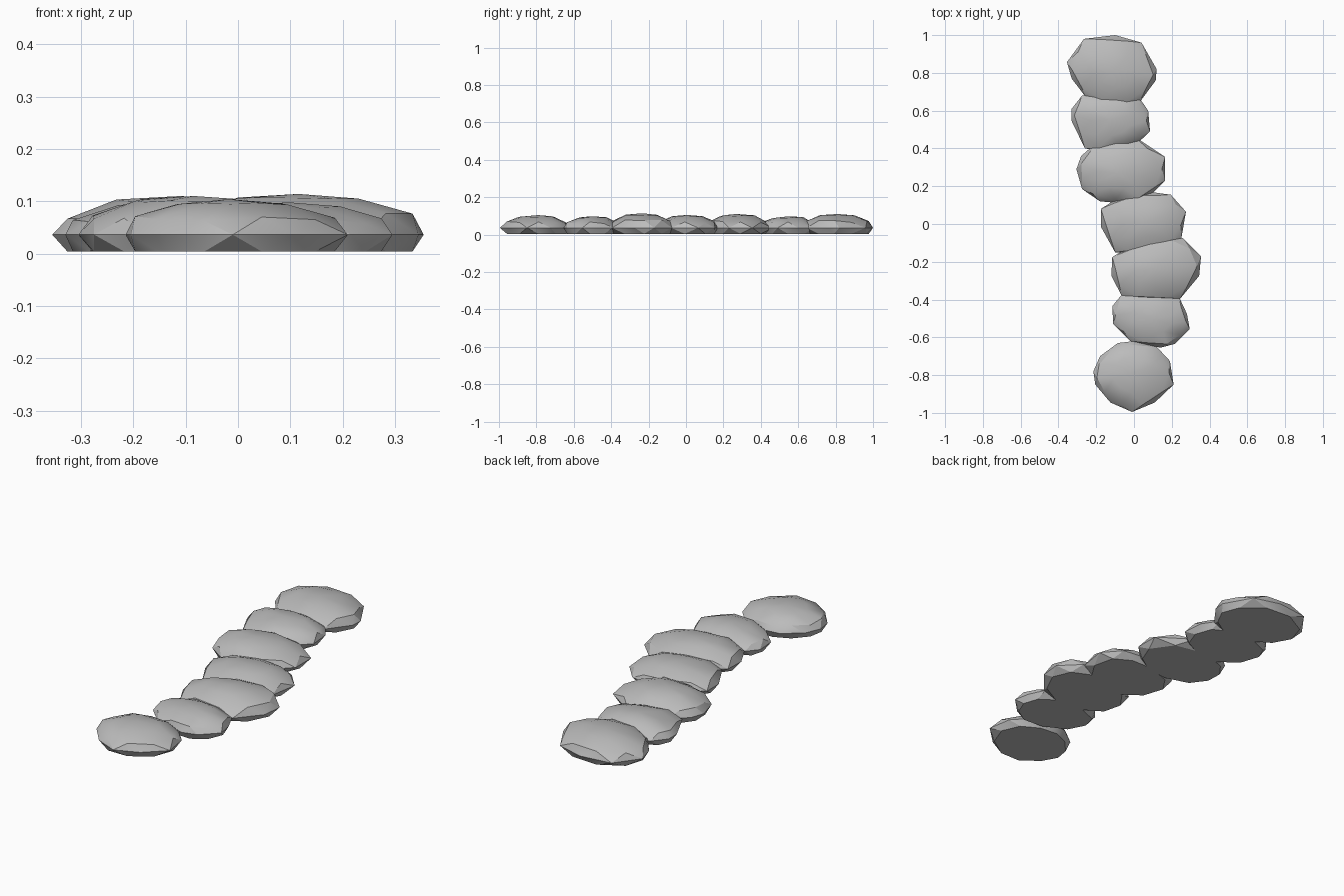
import bpy, bmesh, math, random
from mathutils import Vector

if "Cube" in bpy.data.objects:
    bpy.data.objects.remove(bpy.data.objects["Cube"])

random.seed(4)

stone_grey = bpy.data.materials.new("stone grey")
stone_grey.diffuse_color = (0.5, 0.5, 0.5, 1)
stone_grey.use_nodes = True
stone_grey.node_tree.nodes["Principled BSDF"].inputs["Base Color"].default_value = stone_grey.diffuse_color

# Each stone: crown height, then its widest outline seen from above
STONES = [
    (.110, [(-.355, .857), (-.265, .98), (-.10, 1.0), (.04, .96), (.12, .82),
            (.115, .76), (.03, .645), (-.10, .625), (-.25, .665), (-.33, .77)]),
    (.098, [(-.33, .61), (-.275, .68), (-.12, .705), (.02, .68), (.075, .60),
            (.085, .49), (.01, .42), (-.12, .38), (-.26, .40), (-.33, .545)]),
    (.110, [(-.305, .29), (-.28, .36), (-.20, .43), (0, .465), (.165, .355),
            (.165, .23), (.085, .15), (-.02, .105), (-.18, .12), (-.275, .185)]),
    (.105, [(-.175, .08), (-.06, .155), (.085, .17), (.195, .155), (.275, .065),
            (.25, -.08), (.15, -.135), (.02, -.155), (-.10, -.15), (-.175, -.015)]),
    (.114, [(-.12, -.275), (-.115, -.175), (0, -.105), (.15, -.075), (.26, -.075),
            (.355, -.17), (.345, -.275), (.245, -.395), (.1, -.41), (-.065, -.38)]),
    (.098, [(-.115, -.435), (-.07, -.38), (.1, -.35), (.24, -.39), (.28, -.475),
            (.295, -.555), (.215, -.635), (.14, -.655), (-.02, -.62), (-.11, -.53)]),
    (.104, [(-.215, -.78), (-.18, -.70), (-.085, -.63), (.0, -.62), (.12, -.65),
            (.19, -.725), (.21, -.85), (.11, -.945), (-.01, -.995), (-.125, -.945),
            (-.205, -.85)]),
]


def stone(name, top, outline):
    pts = [Vector(p) for p in reversed(outline)]      # counter-clockwise
    n = len(pts)
    mid = [(pts[i] + pts[(i + 1) % n]) / 2 for i in range(n)]
    c = sum(pts, Vector((0, 0))) / n
    bm = bmesh.new()

    def ring(src, scale, z, jitter=0):
        return [bm.verts.new((*(c + (p - c) * scale), z + random.uniform(-jitter, jitter)))
                for p in src]

    base = ring(mid, .93, .004)
    rim = ring(pts, 1, .036)
    shoulder = ring(mid, .93, top * .64, .006)
    upper = ring(pts, .50, top * .92, .003)
    crown = bm.verts.new((c.x, c.y, top))

    # Flat underside, zigzag facet bands, domed top
    bm.faces.new(base[::-1])
    for i in range(n):
        j = (i + 1) % n
        for m, p in ((base, rim), (shoulder, rim), (shoulder, upper)):
            bm.faces.new((m[i], p[i], p[j]))
            bm.faces.new((m[i], p[j], m[j]))
        bm.faces.new((upper[i], upper[j], crown))
    bmesh.ops.recalc_face_normals(bm, faces=bm.faces)
    me = bpy.data.meshes.new(name)
    bm.to_mesh(me)
    bm.free()
    me.materials.append(stone_grey)
    ob = bpy.data.objects.new(name, me)
    bpy.context.collection.objects.link(ob)
    bpy.ops.object.select_all(action='DESELECT')
    ob.select_set(True)
    bpy.context.view_layer.objects.active = ob
    bpy.ops.object.shade_smooth_by_angle(angle=math.radians(25))


for k, (top, outline) in enumerate(STONES, 1):
    stone(f"stepping_stone_{k}", top, outline)
